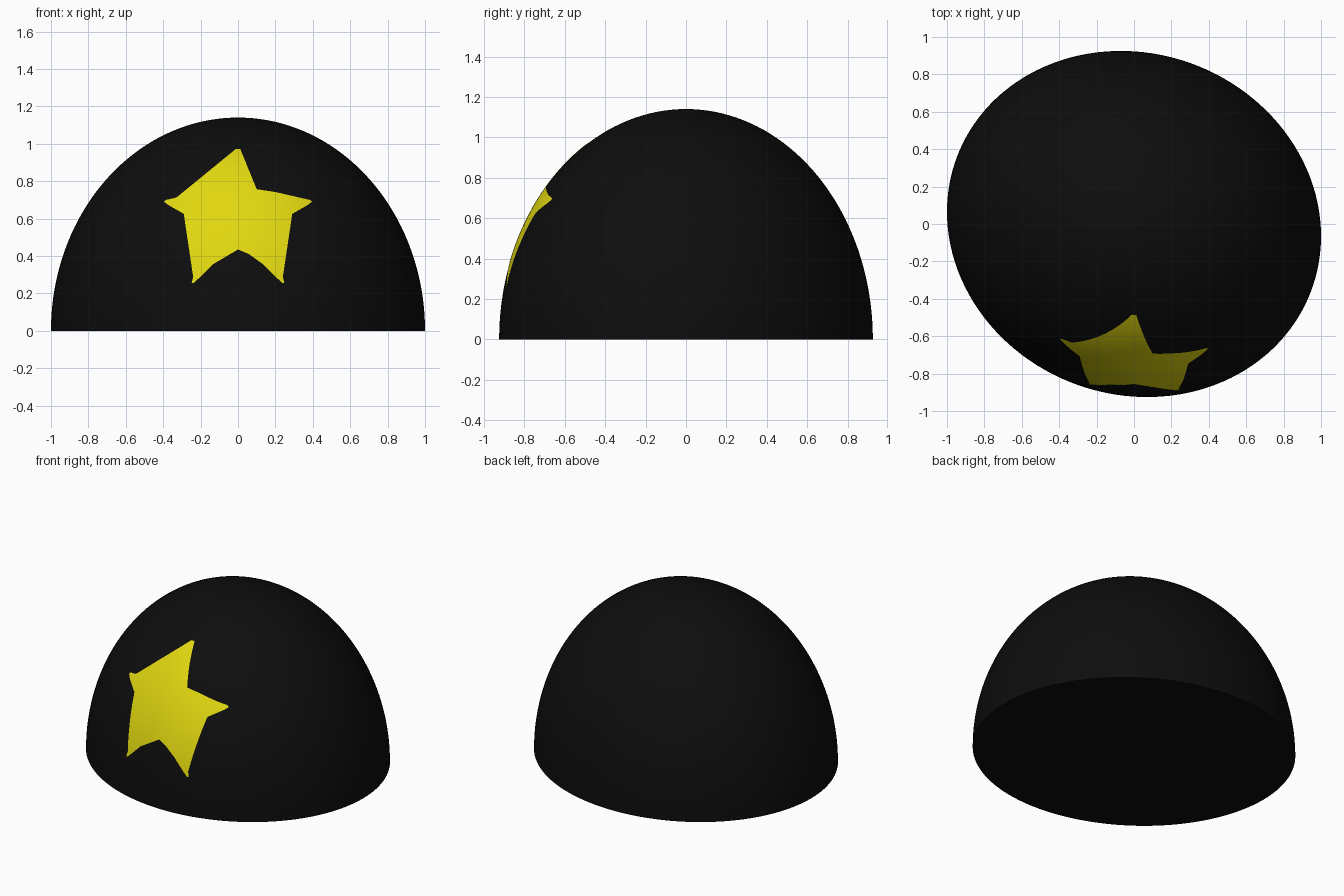
import bpy, bmesh, math
from mathutils import Matrix

if "Cube" in bpy.data.objects:
    bpy.data.objects.remove(bpy.data.objects["Cube"])

HEIGHT, SKEW, DEPTH = 1.14, -0.065, 0.923   # dome height, plan skew, conjugate half depth


def material(name, rgb):
    m = bpy.data.materials.new(name)
    m.diffuse_color = (*rgb, 1)
    m.use_nodes = True
    m.node_tree.nodes["Principled BSDF"].inputs["Base Color"].default_value = m.diffuse_color
    return m


def finish(bm, name, mat):
    me = bpy.data.meshes.new(name)
    bm.to_mesh(me)
    bm.free()
    ob = bpy.data.objects.new(name, me)
    bpy.context.collection.objects.link(ob)
    me.materials.append(mat)
    bpy.ops.object.select_all(action='DESELECT')
    ob.select_set(True)
    bpy.context.view_layer.objects.active = ob
    bpy.ops.object.shade_smooth_by_angle(angle=math.radians(40))
    return ob


black = material("black", (0.004, 0.004, 0.004))
yellow = material("yellow", (0.75, 0.68, 0.005))

# Dome: upper half of a sphere, sheared to the slightly tilted oval plan, closed below
bm = bmesh.new()
bmesh.ops.create_uvsphere(bm, u_segments=128, v_segments=80, radius=1)
bmesh.ops.bisect_plane(bm, geom=bm.verts[:] + bm.edges[:] + bm.faces[:], dist=1e-4,
                       plane_co=(0, 0, 0), plane_no=(0, 0, 1), clear_inner=True)
bmesh.ops.holes_fill(bm, edges=[e for e in bm.edges if e.is_boundary], sides=0)
bmesh.ops.transform(bm, verts=bm.verts, matrix=Matrix((
    (1, 0, 0, 0), (SKEW, DEPTH, 0, 0), (0, 0, HEIGHT, 0), (0, 0, 0, 1))))
bmesh.ops.recalc_face_normals(bm, faces=bm.faces)
finish(bm, "dome", black)

# Star: right half outline in the front view (x, z), mirrored to the left
half = [(0.012, 0.972), (0.042, 0.90), (0.075, 0.815), (0.10, 0.757), (0.20, 0.742),
        (0.33, 0.712), (0.385, 0.70), (0.396, 0.69), (0.375, 0.674), (0.29, 0.625),
        (0.175, 0.567), (0.192, 0.48), (0.218, 0.375), (0.248, 0.255), (0.235, 0.256),
        (0.135, 0.355), (0.06, 0.409)]
outline = half + [(0, 0.435)] + [(-x, z) for x, z in reversed(half)]
bm = bmesh.new()
face = bm.faces.new([bm.verts.new((x, 0, z)) for x, z in outline])
bmesh.ops.triangulate(bm, faces=[face])

# Slice the star finely and lay it just above the dome surface
for i in range(-20, 50):
    for co, no in (((i * 0.02, 0, 0), (1, 0, 0)), ((0, 0, i * 0.02), (0, 0, 1))):
        bmesh.ops.bisect_plane(bm, geom=bm.verts[:] + bm.edges[:] + bm.faces[:],
                               dist=1e-5, plane_co=co, plane_no=no)
for v in bm.verts:
    x, z = v.co.x, v.co.z
    v.co.y = SKEW * x - DEPTH * math.sqrt(1.004 - x * x - (z / HEIGHT) ** 2)
bm.normal_update()
if sum(f.normal.y for f in bm.faces) > 0:
    bmesh.ops.reverse_faces(bm, faces=bm.faces[:])
finish(bm, "star", yellow)
